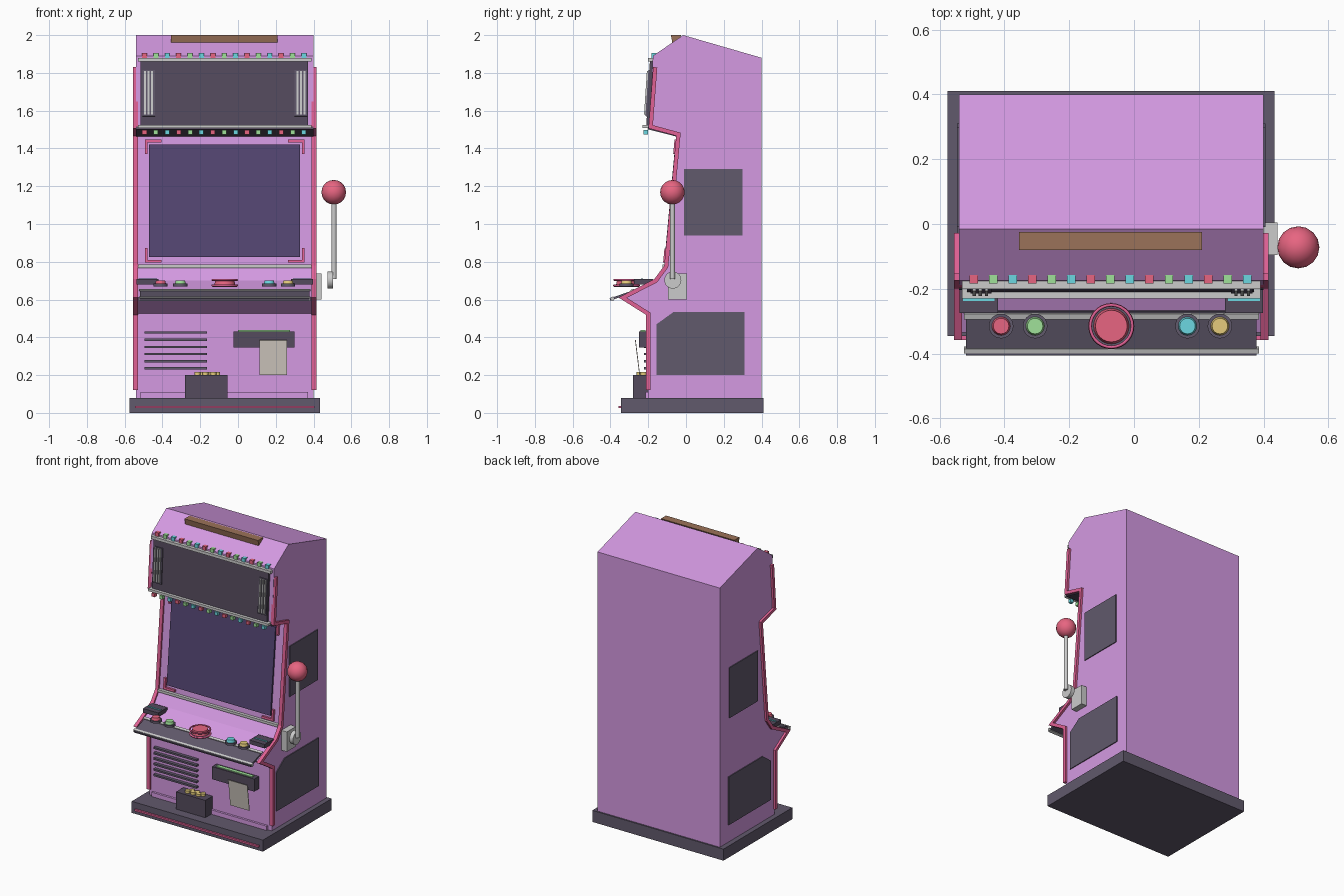
import bpy, bmesh, math
from mathutils import Vector

if "Cube" in bpy.data.objects:
    bpy.data.objects.remove(bpy.data.objects["Cube"])

CX = -0.07  # cabinet centre line


def mat(name, r, g, b):
    m = bpy.data.materials.new(name)
    m.diffuse_color = (r, g, b, 1)
    m.use_nodes = True
    m.node_tree.nodes["Principled BSDF"].inputs["Base Color"].default_value = m.diffuse_color
    return m


PURPLE = mat("purple", 0.66, 0.32, 0.76)
DARK = mat("dark", 0.12, 0.10, 0.15)
SLATE = mat("slate", 0.09, 0.07, 0.11)
SCREEN = mat("screen_blue", 0.09, 0.06, 0.17)
PINK = mat("pink", 0.75, 0.12, 0.30)
RED = mat("red", 0.80, 0.13, 0.22)
GREEN = mat("green", 0.35, 0.75, 0.32)
CYAN = mat("cyan", 0.15, 0.68, 0.75)
YELLOW = mat("yellow", 0.78, 0.60, 0.20)
BROWN = mat("brown", 0.33, 0.17, 0.10)
CREAM = mat("cream", 0.65, 0.60, 0.54)
LIGHT = mat("light_grey", 0.62, 0.62, 0.64)


def finish(name, bm, m, smooth=False):
    bmesh.ops.recalc_face_normals(bm, faces=bm.faces)
    me = bpy.data.meshes.new(name)
    bm.to_mesh(me)
    bm.free()
    ob = bpy.data.objects.new(name, me)
    bpy.context.collection.objects.link(ob)
    me.materials.append(m)
    if smooth:
        bpy.ops.object.select_all(action='DESELECT')
        ob.select_set(True)
        bpy.context.view_layer.objects.active = ob
        bpy.ops.object.shade_smooth_by_angle(angle=math.radians(40))
    return ob


def prism(name, x0, x1, pts, m):
    """Extrude a closed (y, z) outline from x0 to x1."""
    bm = bmesh.new()
    f = bm.faces.new([bm.verts.new((x0, p[0], p[1])) for p in pts])
    side = bmesh.ops.extrude_face_region(bm, geom=[f], use_keep_orig=True)['geom']
    bmesh.ops.translate(bm, vec=(x1 - x0, 0, 0),
                        verts=[v for v in side if isinstance(v, bmesh.types.BMVert)])
    return finish(name, bm, m)


def box(name, x0, x1, y0, y1, z0, z1, m):
    return prism(name, x0, x1, [(y0, z0), (y1, z0), (y1, z1), (y0, z1)], m)


def slab(name, x0, x1, a, b, t, m):
    """Plate of thickness t whose back runs from (y, z) a to b; t grows to the left of a->b."""
    a, b = Vector(a), Vector(b)
    n = Vector((-(b - a).y, (b - a).x)).normalized() * t
    return prism(name, x0, x1, [a, b, b + n, a + n], m)


def cyl(name, c, r, h, m, r2=None, axis='Z', seg=24):
    bm = bmesh.new()
    bmesh.ops.create_cone(bm, cap_ends=True, segments=seg, radius1=r,
                          radius2=r if r2 is None else r2, depth=h)
    if axis == 'X':
        for v in bm.verts:
            v.co = Vector((v.co.z, v.co.x, v.co.y))
    bmesh.ops.translate(bm, verts=bm.verts, vec=c)
    return finish(name, bm, m, True)


def ball(name, c, r, m, seg=16):
    bm = bmesh.new()
    bmesh.ops.create_uvsphere(bm, u_segments=seg, v_segments=seg * 2 // 3, radius=r)
    bmesh.ops.translate(bm, verts=bm.verts, vec=c)
    return finish(name, bm, m, True)


def torus(name, c, R, r, m):
    bpy.ops.mesh.primitive_torus_add(location=c, major_radius=R, minor_radius=r,
                                     major_segments=28, minor_segments=8)
    ob = bpy.context.object
    ob.name = name
    ob.data.materials.append(m)
    bpy.ops.object.shade_smooth_by_angle(angle=math.radians(60))


def mirrored(fn, name, x0, x1, *args):
    """Build a part on the right and again mirrored across the centre line."""
    fn(name + "_right", x0, x1, *args)
    fn(name + "_left", 2 * CX - x1, 2 * CX - x0, *args)


# cabinet body and base
front = [(-0.175, 1.89), (-0.195, 1.515), (-0.04, 1.475), (-0.105, 0.775),
         (-0.16, 0.70), (-0.335, 0.61), (-0.20, 0.525), (-0.20, 0.12)]
prism("cabinet_body", -0.54, 0.40,
      [(0.40, 0.07), (0.40, 1.88), (-0.015, 2.0)] + front[:-1] + [(-0.20, 0.07)], PURPLE)
box("base_plinth", -0.575, 0.433, -0.345, 0.41, 0, 0.08, DARK)
box("base_strip", -0.545, 0.405, -0.358, -0.34, 0.025, 0.037, PINK)
box("kick_plate", -0.515, 0.37, -0.215, -0.19, 0.075, 0.11, PURPLE)


# side edge trim following the front profile
def trim(name, x0, x1, path):
    P = [Vector(p) for p in path]
    outer, inner = [], []
    for i, p in enumerate(P):
        d0 = (p - P[i - 1] if i else P[1] - p).normalized()
        d1 = (P[i + 1] - p).normalized() if i < len(P) - 1 else d0
        n0, n1 = Vector((d0.y, -d0.x)), Vector((d1.y, -d1.x))
        n = (n0 + n1).normalized()
        off = n * 0.011 / max(n.dot(n0), 0.4)
        outer.append(p + off)
        inner.append(p - off)
    prism(name, x0, x1, outer + inner[::-1], PINK)


mirrored(trim, "edge_trim", 0.39, 0.415, [(-0.163, 1.83), (-0.187, 1.515)] + front[2:])

# grey side panels
mirrored(prism, "upper_side_panel", 0.395, 0.406,
         [(-0.01, 0.94), (0.30, 0.94), (0.30, 1.29), (-0.01, 1.29)], DARK)
mirrored(prism, "lower_side_panel", 0.395, 0.406,
         [(-0.155, 0.20), (0.31, 0.20), (0.31, 0.535), (-0.065, 0.535), (-0.155, 0.47)], DARK)


# screen with corner brackets
def sy(z):
    return -0.04 - (1.475 - z) * 0.065 / 0.70


def on_screen(name, x0, x1, z0, z1, t, m):
    return slab(name, x0, x1, (sy(z0), z0), (sy(z1), z1), t, m)


on_screen("screen", -0.47, 0.328, 0.825, 1.42, 0.012, SCREEN)
for tag, z0, z1, zc in (("top", 1.37, 1.445, 1.438), ("bottom", 0.795, 0.87, 0.802)):
    mirrored(on_screen, tag + "_bracket_upright", 0.338, 0.352, z0, z1, 0.018, PINK)
    mirrored(on_screen, tag + "_bracket_arm", 0.265, 0.352, zc - 0.007, zc + 0.007, 0.018, PINK)
box("screen_sill", -0.53, 0.39, -0.125, -0.09, 0.768, 0.785, LIGHT)

# marquee panel, rails, speaker grilles
slab("marquee_panel", -0.515, 0.37, (-0.192, 1.52), (-0.173, 1.865), 0.018, SLATE)
box("marquee_top_rail", -0.53, 0.39, -0.20, -0.165, 1.86, 1.88, LIGHT)
box("marquee_bottom_rail", -0.53, 0.39, -0.23, -0.185, 1.508, 1.525, LIGHT)
slab("marquee_underside", -0.54, 0.40, (-0.20, 1.516), (-0.045, 1.477), -0.015, SLATE)
mirrored(slab, "speaker_plate", 0.30, 0.365, (-0.205, 1.57), (-0.189, 1.815), 0.01, DARK)
for i in range(3):
    x = 0.31 + i * 0.019
    mirrored(slab, f"speaker_bar_{i}", x, x + 0.010, (-0.212, 1.58), (-0.197, 1.81), 0.01, LIGHT)

# rows of coloured bulbs
for i in range(15):
    x = -0.495 + i * 0.0603
    m = (RED, GREEN, CYAN)[i % 3]
    box(f"top_bulb_{i}", x - 0.013, x + 0.013, -0.183, -0.157, 1.878, 1.906, m)
    box(f"lower_bulb_{i}", x - 0.012, x + 0.012, -0.224, -0.20, 1.475, 1.498, m)

# roof sign bar
prism("roof_sign_bar", -0.355, 0.21,
      [(-0.08, 2.0), (-0.025, 2.0), (-0.03, 1.985), (-0.072, 1.957)], BROWN)

# control deck: shelf, buttons, corner readers
slab("deck_shelf", -0.518, 0.378, (-0.27, 0.652), (-0.405, 0.606), 0.012, DARK)
slab("shelf_front_rail", -0.525, 0.385, (-0.385, 0.616), (-0.40, 0.611), 0.020, LIGHT)
slab("shelf_back_rail", -0.525, 0.385, (-0.275, 0.651), (-0.292, 0.645), -0.006, LIGHT)
for name, x, m in (("red", -0.41, RED), ("green", -0.305, GREEN),
                   ("cyan", 0.165, CYAN), ("yellow", 0.265, YELLOW)):
    cyl(name + "_button_collar", (x, -0.315, 0.677), 0.038, 0.014, DARK)
    cyl(name + "_button", (x, -0.315, 0.692), 0.029, 0.02, m, 0.024)
cyl("main_button_collar", (CX, -0.315, 0.673), 0.066, 0.012, DARK)
torus("main_button_lower_ring", (CX, -0.315, 0.675), 0.065, 0.006, PINK)
torus("main_button_upper_ring", (CX, -0.315, 0.704), 0.065, 0.005, PINK)
cyl("main_button", (CX, -0.315, 0.694), 0.055, 0.032, RED, 0.049)
mirrored(box, "corner_reader", 0.28, 0.398, -0.275, -0.175, 0.68, 0.708, SLATE)
mirrored(box, "reader_light", 0.29, 0.388, -0.238, -0.228, 0.706, 0.712, CYAN)

# lower front: vent slats, ticket printer, coin tray
for i in range(6):
    z = 0.425 - i * 0.0378
    box(f"vent_slat_{i}", -0.495, -0.165, -0.222, -0.19, z - 0.006, z + 0.006, DARK)
box("ticket_printer", -0.025, 0.30, -0.25, -0.19, 0.345, 0.432, SLATE)
box("ticket_printer_strip", 0.0, 0.275, -0.24, -0.215, 0.43, 0.438, GREEN)
slab("ticket", 0.113, 0.26, (-0.243, 0.20), (-0.266, 0.385), 0.004, CREAM)
box("coin_tray", -0.28, -0.055, -0.28, -0.19, 0.08, 0.20, SLATE)
for i in range(6):
    cyl(f"coin_{i}", (-0.215 + i * 0.021, -0.245 + 0.02 * (i % 2), 0.207), 0.016, 0.018,
        YELLOW, seg=12)

# pull lever
box("lever_mount", 0.40, 0.442, -0.095, 0.005, 0.60, 0.738, LIGHT)
cyl("lever_hub", (0.489, -0.07, 0.703), 0.045, 0.028, LIGHT, axis='X')
cyl("lever_shaft", (0.508, -0.072, 0.91), 0.014, 0.40, LIGHT, seg=12)
ball("lever_knob", (0.507, -0.072, 1.168), 0.065, RED)
